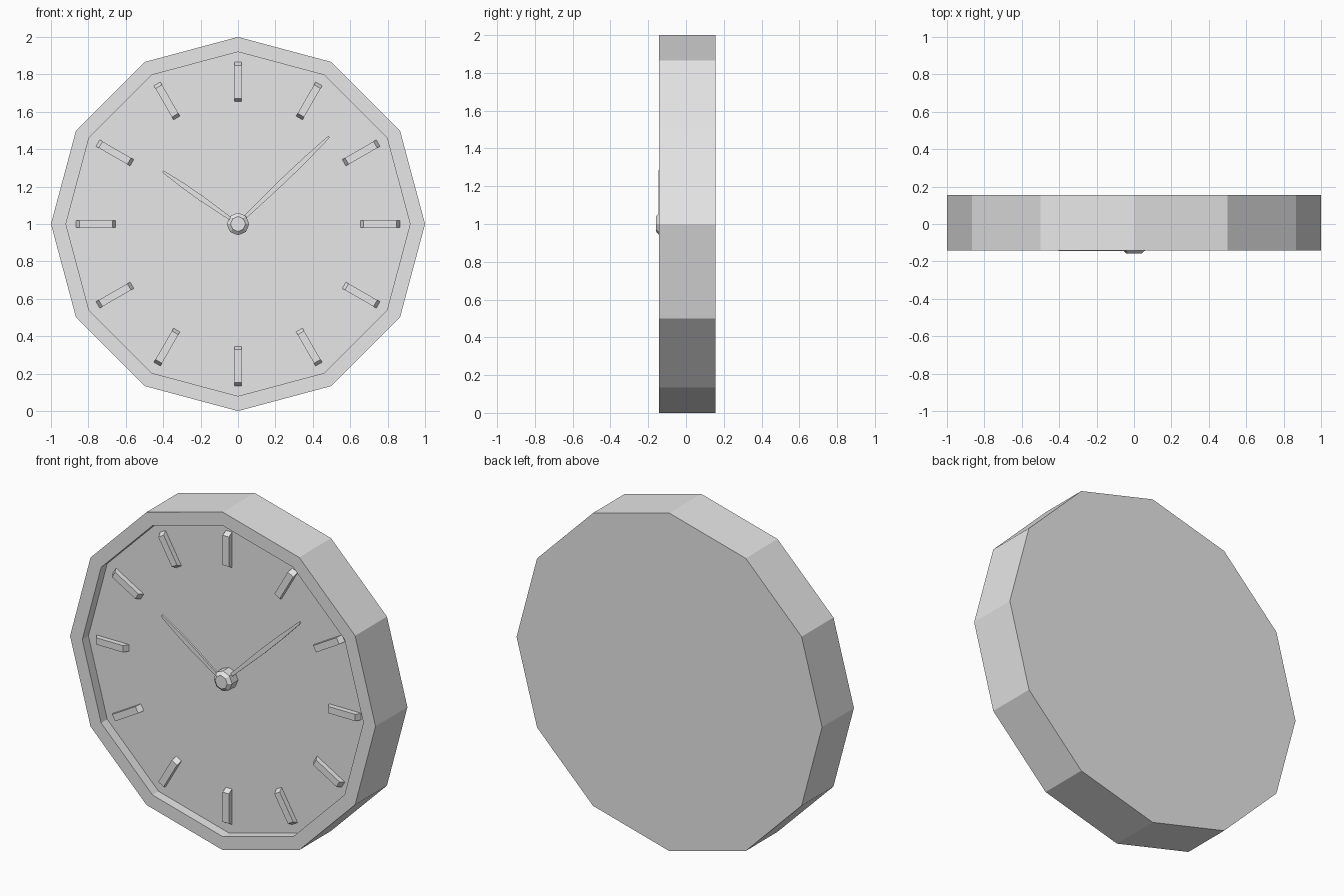
import bpy, bmesh
from math import sin, cos, tau, radians

cube = bpy.data.objects.get("Cube")
if cube:
    bpy.data.objects.remove(cube, do_unlink=True)

grey = bpy.data.materials.new("plain_grey")
grey.use_nodes = True
colour = (0.8, 0.8, 0.8, 1)
grey.diffuse_color = colour
grey.node_tree.nodes["Principled BSDF"].inputs["Base Color"].default_value = colour

CENTRE_Z = 1.0
BACK, FRONT, FLOOR = 0.156, -0.142, -0.085


def loft(name, rings):
    """Join equal rings of points with quads and cap both ends."""
    bm = bmesh.new()
    loops = [[bm.verts.new(p) for p in ring] for ring in rings]
    for a, b in zip(loops, loops[1:]):
        for i in range(len(a)):
            j = (i + 1) % len(a)
            bm.faces.new((a[i], a[j], b[j], b[i]))
    bm.faces.new(loops[0])
    bm.faces.new(loops[-1])
    bmesh.ops.recalc_face_normals(bm, faces=bm.faces)
    mesh = bpy.data.meshes.new(name)
    bm.to_mesh(mesh)
    bm.free()
    mesh.materials.append(grey)
    obj = bpy.data.objects.new(name, mesh)
    bpy.context.collection.objects.link(obj)
    return obj


def polygon(sides, radius, y):
    return [(radius * cos(tau * i / sides), y, CENTRE_Z + radius * sin(tau * i / sides))
            for i in range(sides)]


def dial_points(outline, angle, y):
    """Place (sideways, outward) points at a clockwise angle from the top."""
    s, c = sin(angle), cos(angle)
    return [(u * c + r * s, y, CENTRE_Z - u * s + r * c) for u, r in outline]


def rectangle(half, inner, outer):
    return [(-half, inner), (half, inner), (half, outer), (-half, outer)]


# Twelve-sided case with a recessed dial
loft("case", [polygon(12, 1.0, BACK), polygon(12, 1.0, FRONT),
              polygon(12, 0.92, FRONT), polygon(12, 0.92, FLOOR)])

# Hour markers with sloped ends
for hour in range(12):
    angle = tau * hour / 12
    loft(f"hour_marker_{hour + 1}",
         [dial_points(rectangle(0.02, 0.652, 0.868), angle, FLOOR + 0.005),
          dial_points(rectangle(0.02, 0.672, 0.848), angle, FLOOR - 0.03)])


# Slim leaf-shaped hands
def hand(name, degrees, length, y_front):
    stations = [(0.0, 0.006), (0.06, 0.009), (length * 0.5, 0.015),
                (length * 0.75, 0.013), (length, 0.006)]
    outline = [(w, r) for r, w in stations] + [(-w, r) for r, w in reversed(stations)]
    angle = radians(degrees)
    loft(name, [dial_points(outline, angle, y_front + 0.012),
                dial_points(outline, angle, y_front)])


hand("hour_hand", -55, 0.49, -0.145)
hand("minute_hand", 46.2, 0.675, -0.121)

# Eight-sided hub with a bevelled cap
loft("hub", [polygon(8, 0.06, FLOOR + 0.005), polygon(8, 0.06, -0.141),
             polygon(8, 0.04, -0.158)])
